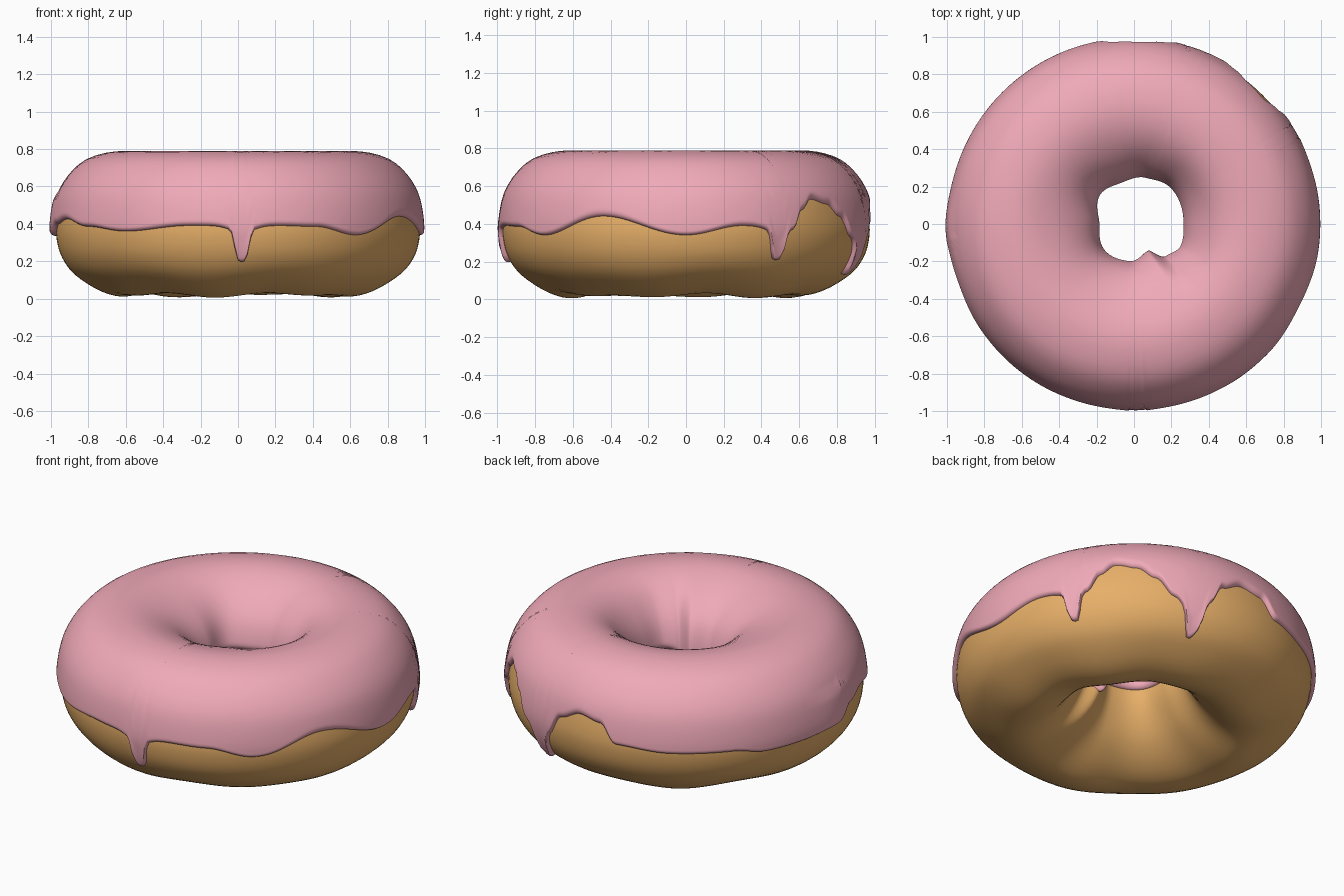
import bpy, bmesh, math
from math import sin, cos, radians, exp

if "Cube" in bpy.data.objects:
    bpy.data.objects.remove(bpy.data.objects["Cube"])

COLS = 360

# dough cross-section (radius, height): bottom, outer side, top, hole side
PROFILE = [(0.60, 0.02), (0.73, 0.045), (0.87, 0.13), (0.94, 0.22), (0.97, 0.32), (0.97, 0.42),
           (0.94, 0.55), (0.88, 0.65), (0.79, 0.725), (0.65, 0.76), (0.52, 0.745), (0.39, 0.68),
           (0.29, 0.57), (0.25, 0.43), (0.27, 0.31), (0.35, 0.17), (0.47, 0.065)]
# icing rim height around the outside: angle, z
RIM = [(-160, .425), (-145, .385), (-128, .36), (-105, .39), (-78, .39), (-65, .385), (-50, .34), (-27, .44),
       (0, .34), (18, .39), (35, .38), (39, .47), (44, .53), (51, .505), (57, .44), (63, .34), (69, .28),
       (75, .34), (80, .45), (88, .50), (96, .48), (102, .38), (120, .36), (140, .36), (152, .33),
       (182, .335), (190, .40)]
# drips: angle, depth, half width
DRIPS = [(-88.8, .19, 2.6), (30, .17, 2.6), (70.5, .15, 3.2)]
# hole radius change by angle
HOLE = [(-62, -.06), (-45, .02), (-25, .05), (0, .04), (45, .05), (75, .03), (110, .005),
        (135, .015), (180, -.04), (225, -.015), (262, -.025)]


def around(table, a):
    """Smooth periodic interpolation of an angle table."""
    a = (a - table[0][0]) % 360 + table[0][0]
    pts = table + [(table[0][0] + 360, table[0][1])]
    for (a0, v0), (a1, v1) in zip(pts, pts[1:]):
        if a0 <= a <= a1:
            f = (a - a0) / (a1 - a0)
            return v0 + (v1 - v0) * (1 - cos(f * math.pi)) / 2


def profile(t):
    """Closed smooth curve through the profile, t in points."""
    n, i = len(PROFILE), math.floor(t)
    f = t - i
    p = [PROFILE[(i + k) % n] for k in (-1, 0, 1, 2)]
    return [0.5 * (2 * b + (c - a) * f + (2 * a - 5 * b + 4 * c - d) * f * f
                   + (3 * b - a - 3 * c + d) * f ** 3) for a, b, c, d in zip(*p)]


def find_t(z, lo, hi):
    up = profile(hi)[1] > profile(lo)[1]
    for _ in range(22):
        mid = (lo + hi) / 2
        if (profile(mid)[1] < z) == up:
            lo = mid
        else:
            hi = mid
    return lo


def place(a, t, off):
    """Point on the ring at angle a, lifted off the dough by off."""
    r, z = profile(t)
    r1, z1 = profile(t + .02)
    r0, z0 = profile(t - .02)
    l = math.hypot(r1 - r0, z1 - z0)
    r, z = r + off * (z1 - z0) / l, z - off * (r1 - r0) / l
    q = radians(a)
    w = min(1, max(0, (0.55 - r) / 0.3))
    r += around(HOLE, a) * w * w * (3 - 2 * w)
    low = max(0, 1 - z / .25)
    z += low * (.008 * sin(5 * q + 1) + .007 * sin(8 * q))
    return r * cos(q), r * sin(q), z


def ring_mesh(name, rows, closed, color):
    bm = bmesh.new()
    cols = [[bm.verts.new(p) for p in col] for col in rows]
    n = len(cols[0])
    for i in range(len(cols)):
        a, b = cols[i], cols[(i + 1) % len(cols)]
        for j in range(n if closed else n - 1):
            k = (j + 1) % n
            bm.faces.new((a[j], b[j], b[k], a[k])).smooth = True
    bmesh.ops.recalc_face_normals(bm, faces=bm.faces)
    me = bpy.data.meshes.new(name)
    bm.to_mesh(me)
    bm.free()
    ob = bpy.data.objects.new(name, me)
    bpy.context.collection.objects.link(ob)
    mat = bpy.data.materials.new(name)
    mat.diffuse_color = (*color, 1)
    mat.use_nodes = True
    mat.node_tree.nodes["Principled BSDF"].inputs["Base Color"].default_value = mat.diffuse_color
    me.materials.append(mat)


# dough ring
n = len(PROFILE)
ring_mesh("dough", [[place(i * 3, j * n / 68, 0) for j in range(68)] for i in range(120)],
          True, (0.80, 0.43, 0.14))

# icing shell with a rounded rim and drips
rows = []
for i in range(COLS):
    a = i * 360 / COLS
    z = around(RIM, a)
    drip = 0
    for c, depth, w in DRIPS:
        d = abs((a - c + 180) % 360 - 180) / w
        drip += depth * (.8 * exp(-d ** 4) + .2 * exp(-(d / 2) ** 2))
    t0 = find_t(z - drip, 1, 7)
    t1 = find_t(.42 - .10 * exp(-((a - 298) / 14) ** 2), 10, 14)
    bump = .012 * exp(-(((a - 181) / 9) ** 2))
    col = []
    for j in range(49):
        f = j / 48
        # rows bunch together near both rims
        s = t0 + (t1 - t0) * (f - .9 * sin(2 * math.pi * f) / (2 * math.pi))
        edge = min(s - t0, t1 - s)
        e = min(1, edge / .28)
        lift = -.006 + .034 * math.sqrt(max(0, 1 - (1 - e) ** 2))
        if s < 6:
            lift += e * (bump + .008 * min(1, drip / .1) * max(0, 1 - (s - t0)))
            lift -= e * .008 * min(1, max(0, (6 - s) / 2))
        col.append(place(a, s, lift))
    rows.append(col)
ring_mesh("icing", rows, False, (0.87, 0.40, 0.48))
